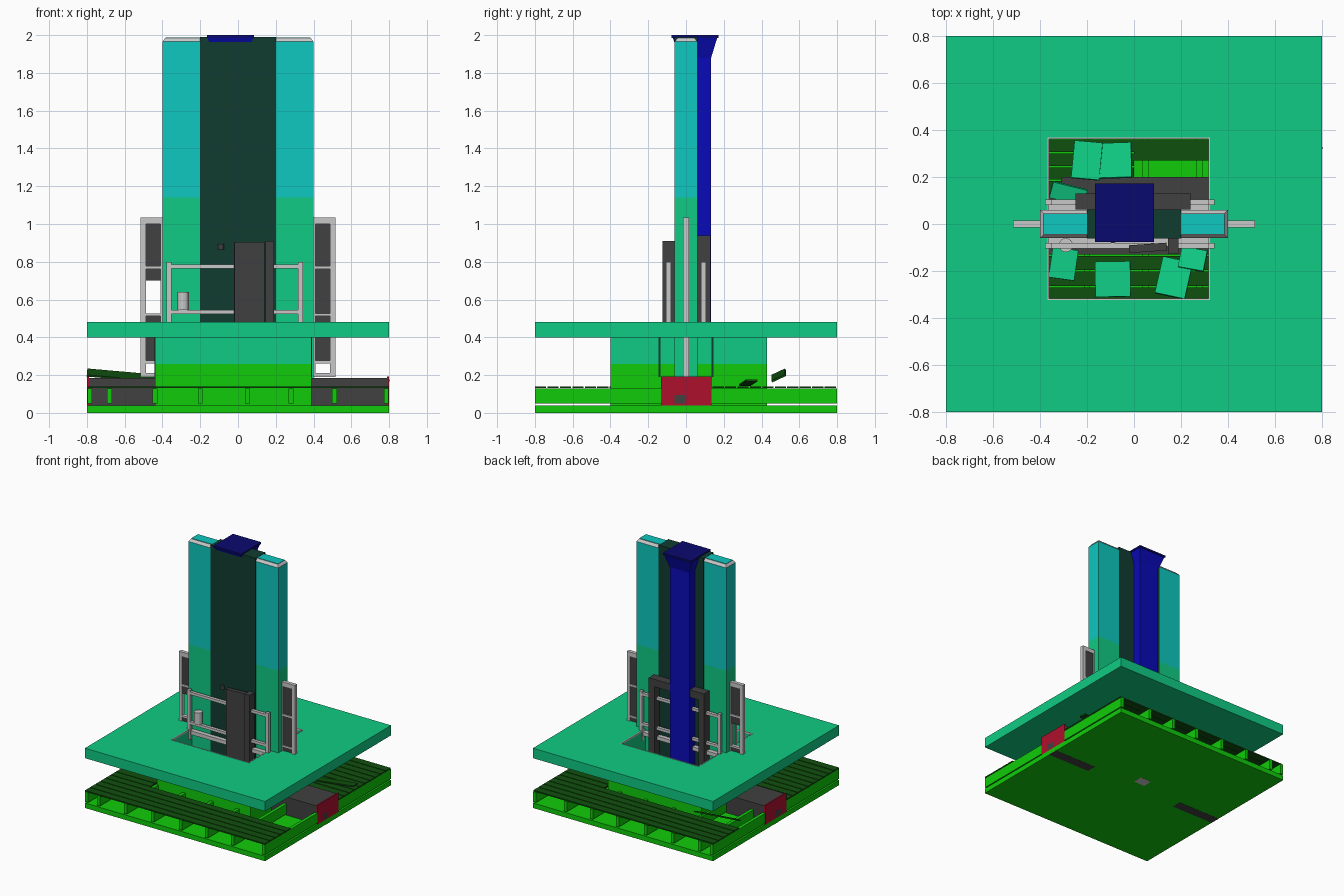
import bpy, bmesh, random
from math import radians
from mathutils import Vector

random.seed(4)
cube = bpy.data.objects.get("Cube")
if cube:
    bpy.data.objects.remove(cube, do_unlink=True)


def material(name, r, g, b):
    m = bpy.data.materials.new(name)
    m.use_nodes = True
    m.diffuse_color = (r, g, b, 1)
    m.node_tree.nodes["Principled BSDF"].inputs["Base Color"].default_value = (r, g, b, 1)
    return m


teal = material("teal_green", .005, .6, .23)
cyan = material("cyan", .004, .58, .52)
green = material("bright_green", .005, .6, .003)
dark_green = material("dark_green", .005, .08, .004)
blue = material("blue", .003, .003, .48)
navy = material("navy", .003, .003, .16)
grey = material("dark_grey", .052, .052, .052)
light = material("light_grey", .58, .58, .58)
red = material("red", .42, .005, .026)
panel = material("black_green", .005, .045, .03)


def finish(name, bm, mat, loc=(0, 0, 0), rot=(0, 0, 0)):
    bmesh.ops.recalc_face_normals(bm, faces=bm.faces[:])
    me = bpy.data.meshes.new(name)
    bm.to_mesh(me)
    bm.free()
    me.materials.append(mat)
    ob = bpy.data.objects.new(name, me)
    bpy.context.collection.objects.link(ob)
    ob.location = loc
    ob.rotation_euler = [radians(a) for a in rot]
    return ob


def box(name, mat, x, y, z, rot=(0, 0, 0)):
    """Box from (min, max) ranges, turned about its own centre."""
    bm = bmesh.new()
    bmesh.ops.create_cube(bm, size=1)
    bmesh.ops.scale(bm, verts=bm.verts, vec=(x[1] - x[0], y[1] - y[0], z[1] - z[0]))
    return finish(name, bm, mat, [sum(r) / 2 for r in (x, y, z)], rot)


def ring(name, mat, outer, inner, z):
    """Rectangular ring; outer and inner are ((x0, x1), (y0, y1))."""
    bm = bmesh.new()
    loops = []
    for (x, y), h in ((outer, z[0]), (outer, z[1]), (inner, z[1]), (inner, z[0])):
        loops.append([bm.verts.new((x[i], y[j], h)) for i, j in ((0, 0), (1, 0), (1, 1), (0, 1))])
    for a, b in zip(loops, loops[1:] + loops[:1]):
        for i in range(4):
            j = (i + 1) % 4
            bm.faces.new((a[i], a[j], b[j], b[i]))
    return finish(name, bm, mat)


def frustum(name, mat, low, high):
    bm = bmesh.new()
    for x, y, z in (low, high):
        for i, j in ((0, 0), (1, 0), (1, 1), (0, 1)):
            bm.verts.new((x[i], y[j], z))
    bmesh.ops.convex_hull(bm, input=bm.verts[:])
    return finish(name, bm, mat)


def round_part(name, mat, loc, radius, depth):
    bm = bmesh.new()
    bmesh.ops.create_cone(bm, cap_ends=True, segments=16, radius1=radius, radius2=radius, depth=depth)
    return finish(name, bm, mat, loc)


# Base slab, floor joists and central duct
full = (-.8, .8)
box("base_slab", green, full, full, (0, .04))
for x in (-.785, -.68, -.44, -.2, .05, .28, .51, .785):
    box("floor_joist", green, (x - .013, x + .013), full, (.05, .13))
box("duct", grey, (-.79, .79), (-.13, .13), (.04, .185))
for s in (-1, 1):
    xs = sorted((s * .788, s * .8))
    box("duct_end", red, xs, (-.132, .135), (.04, .192))
    xs = sorted((s * .8, s * .805))
    box("duct_notch", grey, sorted((s * .795, s * .8005)), (-.06, 0), (.05, .095))
    box("duct_underside", grey, sorted((s * .42, s * .8)), (-.04, .04), (-.001, .01))
box("drain_plate", light, (-.05, .05), (.06, .14), (-.001, .01))


# Floor boards running across the joists
def boards(x, y, pitch=.064):
    n = max(1, round((y[1] - y[0]) / pitch))
    w = (y[1] - y[0]) / n
    for i in range(n):
        a = y[0] + i * w
        box("floor_board", dark_green, x, (a, a + w - .006), (.131, .141))


boards(full, (-.8, -.47))
boards(full, (.47, .8))
boards((-.8, -.45), (-.47, -.14))
boards((.4, .8), (.14, .47))
boards((-.37, .32), (-.33, -.13))
boards((-.37, 0), (.13, .365))
boards((0, .32), (.27, .365))
box("loose_board", dark_green, (-.8, -.44), (.45, .53), (.193, .203), (25, 5, 0))
box("loose_board", dark_green, (.45, .8), (.3, .36), (.155, .165), (0, -4, 6))

# Pit walls under the deck, two paint bands
pit_out = ((-.44, .39), (-.4, .43))
pit_in = ((-.365, .32), (-.32, .365))
ring("pit_wall_lower", green, pit_out, pit_in, (.04, .26))
ring("pit_wall_upper", teal, pit_out, pit_in, (.26, .4))
for x in (-.441, .391):
    for y in (-.14, .14):
        box("wall_joint", panel, (x - .002, x + .002), (y - .005, y + .005), (.19, .4))

# Deck with a rectangular opening and pale trim
ring("deck", teal, (full, full), pit_in, (.4, .48))
ring("opening_trim", light, ((-.369, .324), (-.324, .369)), ((-.362, .317), (-.317, .362)), (.47, .482))

# Tower slab with a chamfered top
tower_x, tower_y = (-.4, .4), (-.06, .06)
box("tower_lower", teal, tower_x, tower_y, (.14, 1.14))
box("tower_upper", cyan, tower_x, tower_y, (1.14, 1.965))
frustum("tower_top_trim", light, (tower_x, tower_y, 1.965), ((-.385, .385), (-.045, .045), 1.985))
box("tower_top", cyan, (-.385, .385), (-.042, .042), (1.98, 1.988))
box("tower_centre_panel", panel, (-.2, .2), (-.062, .062), (.14, 1.99))

# Blue shaft with a flared cap
shaft_x = (-.125, .05)
box("shaft", blue, shaft_x, (.06, .133), (.3, 1.9))
frustum("shaft_flare", blue, (shaft_x, (-.03, .133), 1.88), ((-.16, .08), (-.07, .165), 1.985))
box("shaft_cap", navy, (-.165, .085), (-.077, .172), (1.985, 2))

# Rear door frame
for x in (-.25, .19):
    box("rear_frame_post", grey, (x, x + .05), (.062, .13), (.18, .94))
box("rear_frame_top", grey, (-.25, .24), (.062, .13), (.88, .94))
box("rear_ledge", grey, (-.31, .32), (.06, .2), (.185, .22))
box("front_ledge", grey, (-.25, .2), (-.13, -.06), (.185, .22))

# Front door
box("front_door", grey, (-.02, .14), (-.118, -.085), (.3, .905), (0, 0, 4))
box("front_door_post", grey, (.145, .19), (-.125, -.062), (.3, .91))
round_part("wall_lamp", grey, (-.09, -.066, .88), .016, .03)
round_part("canister", light, (-.29, -.09, .592), .03, .095)

# Hand rails on both faces
for s in (-1, 1):
    ys = sorted((s * .08, s * .105))
    for x in (-.365, .33):
        box("rail_post", light, (x - .013, x + .013), ys, (.4, .8))
    for z in (.535, .775):
        box("rail_bar_right", light, (-.365, .085), ys, (z - .011, z + .011))
        box("rail_bar_left", light, (.19 if s < 0 else .085, .33), ys, (z - .011, z + .011))
    box("sill", light, (-.365, .32), sorted((s * .06, s * .095)), (.44, .47))

# Framed side windows; the right one has a broken pane
for s in (-1, 1):
    def span(a, b):
        return sorted((s * a, s * b))
    box("side_frame_post", light, span(.488, .515), (-.015, .015), (.19, 1.035))
    box("side_frame_inner", light, span(.395, .41), (-.014, .014), (.19, 1.035))
    for z, h in ((.2, .02), (.27, .015), (.52, .012), (.77, .014), (1.018, .034)):
        box("side_frame_bar", light, span(.4, .5), (-.014, .014), (z - h / 2, z + h / 2))
    panes = [(.27, .52), (.52, .77), (.77, 1.01)]
    if s < 0:
        panes[1] = (.7, .77)
    for z in panes:
        box("side_pane", grey, span(.4, .49), (-.006, .006), z)

# Broken deck slabs lying in the pit
for x, y, w, d, turn in ((-.2, .27, .12, .16, -5), (-.08, .27, .14, .15, 2), (-.09, -.235, .15, .15, 1),
                         (.17, -.23, .13, .16, -12), (.25, -.15, .11, .09, -10),
                         (-.3, -.17, .11, .13, -8), (-.28, .13, .15, .07, -14)):
    tilt = random.uniform(-14, 14)
    box("broken_slab", teal, (x - w / 2, x + w / 2), (y - d / 2, y + d / 2), (.26, .285), (tilt, tilt / 2, turn))
